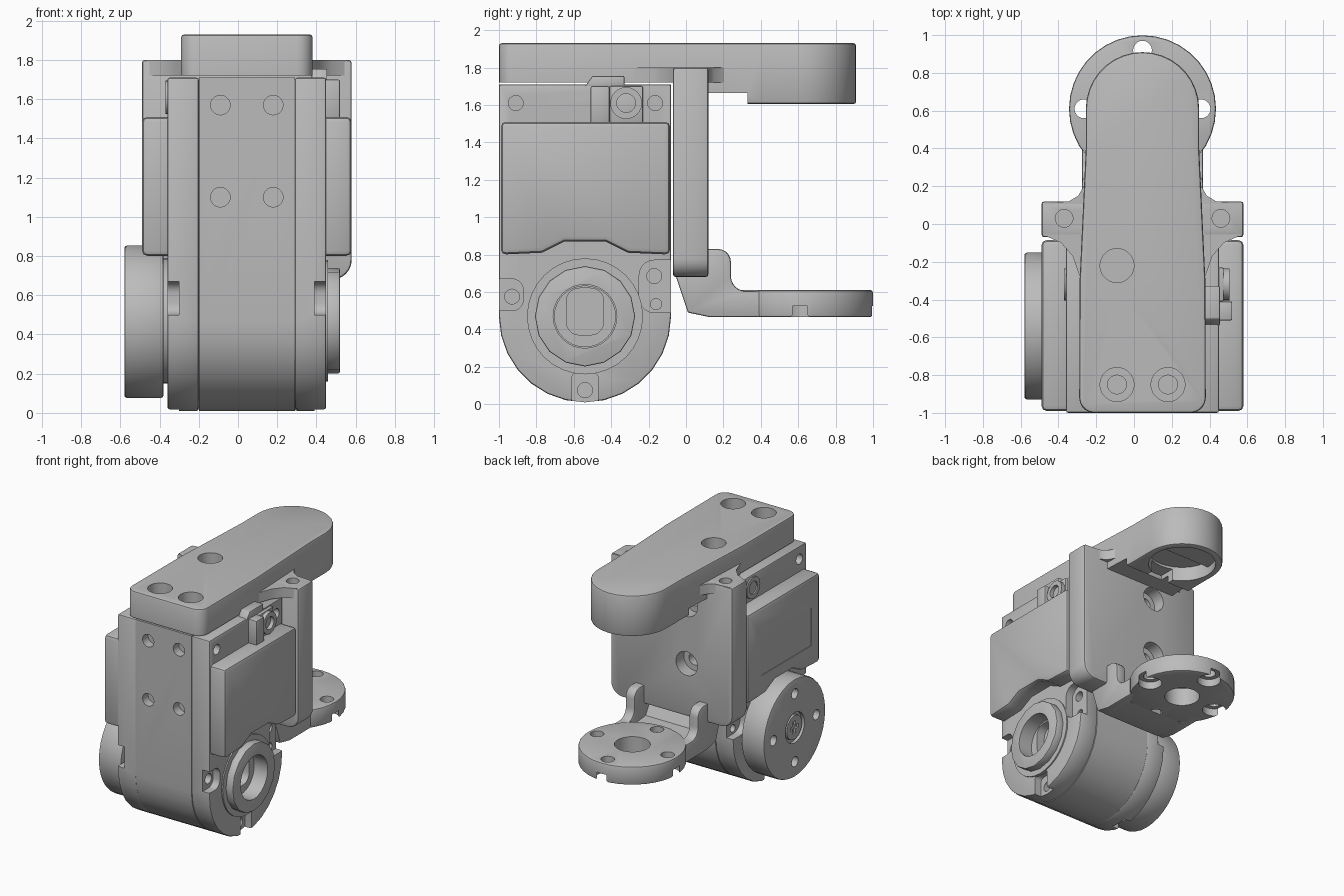
import bpy, bmesh, math
from mathutils import Vector

if "Cube" in bpy.data.objects:
    bpy.data.objects.remove(bpy.data.objects["Cube"])

CX = 0.045            # symmetry plane of the housing
AY, AZ = -0.54, 0.47  # output shaft axis
EY = 0.61             # axis of the rear joint

grey = bpy.data.materials.new("plain_grey")
grey.use_nodes = True
grey.diffuse_color = (0.5, 0.5, 0.5, 1)
grey.node_tree.nodes["Principled BSDF"].inputs["Base Color"].default_value = (0.5, 0.5, 0.5, 1)


def arc(cx, cy, r, a0, a1, n=8):
    steps = [math.radians(a0 + (a1 - a0) * i / n) for i in range(n + 1)]
    return [(cx + r * math.cos(t), cy + r * math.sin(t)) for t in steps]


def circle(cx, cy, r, n=32):
    return arc(cx, cy, r, 0, 360, n)[:-1]


def rect(a0, a1, b0, b1):
    return [(a0, b0), (a1, b0), (a1, b1), (a0, b1)]


def rounded(a0, a1, b0, b1, r):
    return (arc(a1 - r, b1 - r, r, 0, 90, 5) + arc(a0 + r, b1 - r, r, 90, 180, 5)
            + arc(a0 + r, b0 + r, r, 180, 270, 5) + arc(a1 - r, b0 + r, r, 270, 360, 5))


def activate(ob):
    bpy.ops.object.select_all(action="DESELECT")
    ob.select_set(True)
    bpy.context.view_layer.objects.active = ob


def prism(name, axis, pts, lo, hi, bevel=0.0):
    """Extrude a 2D profile along an axis, with optional rounded edges."""
    place = {"X": lambda p, d: (CX + d, p[0], p[1]),
             "Y": lambda p, d: (CX + p[0], d, p[1]),
             "Z": lambda p, d: (CX + p[0], p[1], d)}[axis]
    bm = bmesh.new()
    ends = [[bm.verts.new(place(p, d)) for p in pts] for d in (lo, hi)]
    for ring in ends:
        bm.faces.new(ring)
    for i in range(len(pts)):
        j = (i + 1) % len(pts)
        bm.faces.new((ends[0][i], ends[0][j], ends[1][j], ends[1][i]))
    bmesh.ops.recalc_face_normals(bm, faces=bm.faces)
    me = bpy.data.meshes.new(name)
    bm.to_mesh(me)
    bm.free()
    ob = bpy.data.objects.new(name, me)
    bpy.context.collection.objects.link(ob)
    me.materials.append(grey)
    if bevel:
        mod = ob.modifiers.new("round", "BEVEL")
        mod.width, mod.segments, mod.limit_method = bevel, 2, "ANGLE"
        mod.angle_limit = math.radians(40)
        activate(ob)
        bpy.ops.object.modifier_apply(modifier=mod.name)
    return ob


def cut(ob, *cutter):
    tool = prism("cutter", *cutter)
    mod = ob.modifiers.new("cut", "BOOLEAN")
    mod.operation, mod.solver, mod.object = "DIFFERENCE", "EXACT", tool
    activate(ob)
    bpy.ops.object.modifier_apply(modifier=mod.name)
    bpy.data.objects.remove(tool)


# Housing: a centre section between two side shells
body = arc(AY, AZ, 0.46, 180, 360, 14) + [(-0.08, 1.71), (-1, 1.71)]
core = prism("housing_core", "X", body, -0.245, 0.245)
for x in (-0.135, 0.135):
    for z in (1.1, 1.57):
        cut(core, "Y", circle(x, z, 0.05, 20), -1.1, -0.93)

case = [(-0.99, 0.8), (-0.99, 1.51), (-0.085, 1.51), (-0.085, 0.8),
        (-0.31, 0.81), (-0.43, 0.87), (-0.65, 0.87), (-0.77, 0.81)]
for side, s in (("left", 1), ("right", -1)):
    shell = prism(side + "_shell", "X", body, s * 0.245, s * 0.405, 0.012)
    # Screw pockets and slots around the shaft
    for pocket in (rounded(-1.1, -0.87, 0.5, 0.67, 0.06), rounded(-0.25, 0.05, 0.49, 0.77, 0.08),
                   rounded(-0.61, -0.47, -0.1, 0.17, 0.03)):
        cut(shell, "X", pocket, s * 0.345, s * 0.6)
    for y, z, r in ((-0.93, 0.575, 0.04), (-0.17, 0.685, 0.04), (-0.16, 0.535, 0.03),
                    (AY, 0.075, 0.04), (-0.91, 1.61, 0.04), (-0.165, 1.61, 0.04)):
        cut(shell, "X", circle(y, z, r, 16), s * 0.29, s * 0.6)
    if s > 0:
        cut(shell, "X", circle(AY, AZ, 0.17), 0.27, 0.6)
    cover = prism(side + "_cover", "X", case, s * 0.36, s * 0.535, 0.028)
    if s < 0:
        cut(cover, "X", rect(-0.88, -0.25, 0.97, 1.27), -0.53, -0.6)

    # Ringed screw seat near the top of each shell
    seat = prism(side + "_screw_seat", "X", circle(-0.32, 1.61, 0.085, 24), s * 0.38, s * (0.46 if s > 0 else 0.415))
    cut(seat, "X", circle(-0.32, 1.61, 0.05, 20), s * 0.4, s * 0.6)

# Cable connector beside the screw seat
prism("connector_block", "X", rect(-0.51, -0.41, 1.5, 1.7), 0.38, 0.475, 0.008)
prism("connector_lip", "X", [(-0.54, 1.7), (-0.5, 1.755), (-0.33, 1.755), (-0.33, 1.7)], 0.33, 0.41, 0.006)
prism("connector_base", "X", rect(-0.41, -0.23, 1.5, 1.7), 0.38, 0.43, 0.008)

# Idler bearing ring
step = prism("bearing_step", "X", circle(AY, AZ, 0.31), 0.39, 0.415)
ring = prism("bearing_ring", "X", circle(AY, AZ, 0.268, 16), 0.39, 0.475, 0.008)
for part in (step, ring):
    cut(part, "X", circle(AY, AZ, 0.17), 0.2, 0.6)
shaft = prism("bearing_core", "X", circle(AY, AZ, 0.165), 0.25, 0.36)
cut(shaft, "X", rounded(AY - 0.1, AY + 0.1, AZ - 0.1, AZ + 0.15, 0.07), 0.29, 0.5)

# Output horn
prism("horn_neck", "X", circle(AY, AZ, 0.32), -0.44, -0.4)
horn = prism("output_horn", "X", circle(AY, AZ - 0.005, 0.388, 36), -0.625, -0.425, 0.012)
for k in range(4):
    t = k * math.pi / 2
    cut(horn, "X", circle(AY + 0.27 * math.cos(t), AZ + 0.27 * math.sin(t), 0.04, 16), -0.7, -0.53)
cut(horn, "X", circle(AY, AZ, 0.12), -0.7, -0.6)
hub = prism("horn_screw", "X", circle(AY, AZ, 0.095, 24), -0.61, -0.59)
hub.location.x -= 0.01
for a, b in ((0.05, 0.014), (0.014, 0.05)):
    cut(hub, "X", rect(AY - a, AY + a, AZ - b, AZ + b), -0.7, -0.605)

# Back plate of the bracket
outline = ([(0.535, 1.8), (-0.535, 1.8)] + arc(-0.435, 0.78, 0.1, 180, 270, 6)
           + arc(0.435, 0.78, 0.1, 270, 360, 6))
plate = prism("back_plate", "Y", outline, -0.07, 0.12, 0.015)
for z in (1.1, 1.57):
    cut(plate, "Y", circle(-0.135, z, 0.095, 24), 0.02, 0.3)
    cut(plate, "Y", circle(-0.135, z, 0.05, 20), -0.05, 0.3)

# Flared web joining the plate to the arm
flare = [(0.3, -0.33), (0.335, -0.27), (0.37, -0.17), (0.43, -0.1), (0.52, -0.06), (0.52, 0.11),
         (0.39, 0.12), (0.34, 0.15), (0.3, 0.22)]
web = prism("arm_web", "Z", flare + [(-x, y) for x, y in reversed(flare)], 1.72, 1.8)
for part in (plate, web):
    for x in (-0.415, 0.415):
        cut(part, "Z", circle(x, 0.03, 0.047, 20), 1.68, 1.9)

# Top arm with a hollow joint cup at its end
arm_shape = (arc(0, EY, 0.3, 0, 180, 18) + [(-0.3, 0.4), (-0.333, -0.3)]
             + arc(-0.255, -0.92, 0.08, 180, 270, 5) + arc(0.255, -0.92, 0.08, 270, 360, 5)
             + [(0.333, -0.3), (0.3, 0.4)])
arm = prism("top_arm", "Z", arm_shape, 1.605, 1.93, 0.014)
cut(arm, "Y", rect(-1, 1, 1.5, 1.72), -1.2, -0.02)
cut(arm, "Y", rect(-1, 1, 1.5, 1.665), -0.03, 0.33)
cut(arm, "Z", circle(0, EY, 0.25), 1.5, 1.72)
cut(arm, "Z", rect(-0.1, 0.1, 0.25, 0.5), 1.5, 1.7)
for x, y in ((-0.135, -0.22), (-0.135, -0.85), (0.135, -0.85)):
    cut(arm, "Z", circle(x, y, 0.09, 28), 1.8, 2.0)
    cut(arm, "Z", circle(x, y, 0.05, 20), 1.74, 2.0)
# Half-moon step inside the cup
prism("cup_step", "Z", arc(0, EY, 0.25, 0, 180, 16), 1.67, 1.73)

# Lower bracket: two cheeks and a sloping floor
cheek = ([(-0.06, 0.7), (0.01, 0.49), (0.13, 0.465), (0.45, 0.465), (0.45, 0.605)]
         + arc(0.32, 0.685, 0.08, 270, 180, 6) + arc(0.17, 0.76, 0.07, 0, 90, 5) + [(0.1, 0.83)])
floor = [(-0.06, 0.7), (0.01, 0.49), (0.13, 0.465), (0.3, 0.465), (0.3, 0.56), (0.1, 0.58), (0.03, 0.7)]
for side, s in (("left", 1), ("right", -1)):
    prism(side + "_cheek", "X", cheek, s * 0.24, s * 0.32, 0.01)
prism("bracket_floor", "X", floor, -0.25, 0.25)

# Lower joint flange
flange = prism("lower_flange", "Z", circle(0, EY, 0.389, 36), 0.465, 0.61, 0.012)
cut(flange, "Z", circle(0, EY, 0.13), 0.3, 0.8)
for k in range(4):
    d = Vector((math.cos(k * math.pi / 2), math.sin(k * math.pi / 2)))
    x, y = d.x * 0.31, EY + d.y * 0.31
    cut(flange, "Z", circle(x, y, 0.05, 20), 0.3, 0.8)
    if k < 3:
        cut(flange, "Z", rounded(x - 0.085, x + 0.085, y - 0.085, y + 0.085, 0.08), 0.4, 0.525)

# Smooth curves, keep edges crisp
bpy.ops.object.select_all(action="DESELECT")
for ob in bpy.context.scene.objects:
    if ob.type == "MESH" and grey.name in ob.data.materials:
        ob.select_set(True)
        bpy.context.view_layer.objects.active = ob
bpy.ops.object.shade_smooth_by_angle(angle=math.radians(30))
